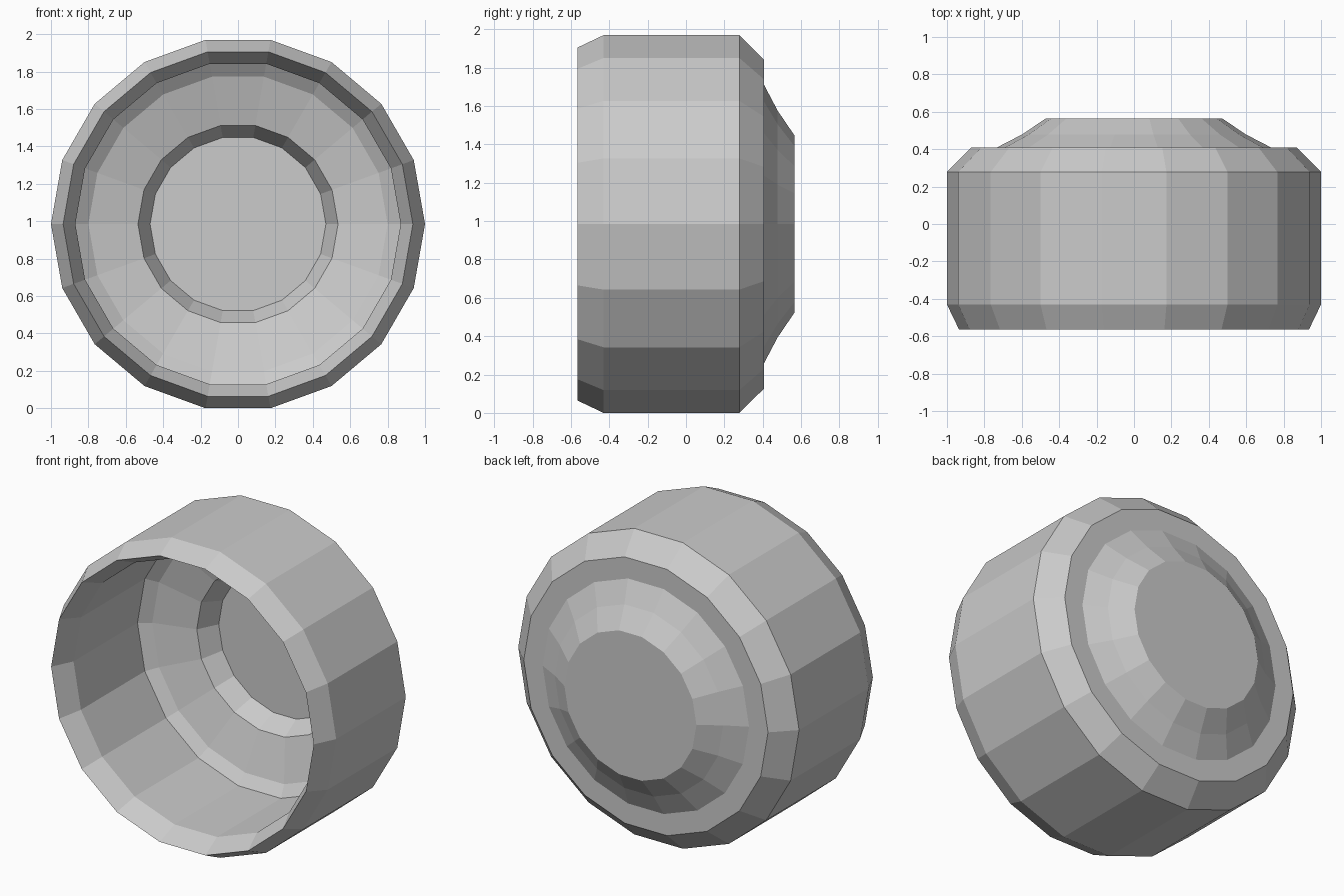
import bpy, bmesh, math

if "Cube" in bpy.data.objects:
    bpy.data.objects.remove(bpy.data.objects["Cube"])

SIDES = 18
CENTRE_Z = math.sin(math.radians(80))   # flat facet rests on the ground

# Cross-section as (y, radius): outer back cap -> outer wall -> rim -> inner wall -> inner floor
PROFILE = [
    (0.565, 0.47), (0.478, 0.60), (0.408, 0.735), (0.408, 0.87), (0.278, 1.0),
    (-0.43, 1.0), (-0.565, 0.935),
    (-0.43, 0.87), (0.22, 0.87), (0.27, 0.80), (0.345, 0.535), (0.475, 0.47),
]


def lathe(name, profile):
    """Spin a profile around the y axis with flat facets and capped ends."""
    bm = bmesh.new()
    rings = []
    for y, r in profile:
        angles = [2 * math.pi * i / SIDES for i in range(SIDES)]
        rings.append([bm.verts.new((r * math.cos(a), y, CENTRE_Z + r * math.sin(a)))
                      for a in angles])
    for a, b in zip(rings, rings[1:]):
        for i in range(SIDES):
            j = (i + 1) % SIDES
            bm.faces.new((a[i], a[j], b[j], b[i]))
    bm.faces.new(rings[0])      # outer back disc
    bm.faces.new(rings[-1])     # inner floor disc
    bmesh.ops.recalc_face_normals(bm, faces=bm.faces[:])
    mesh = bpy.data.meshes.new(name)
    bm.to_mesh(mesh)
    bm.free()
    obj = bpy.data.objects.new(name, mesh)
    bpy.context.collection.objects.link(obj)
    return obj


# Hollow faceted cup lying on its side, open toward the front
lathe("hollow_cap", PROFILE)
